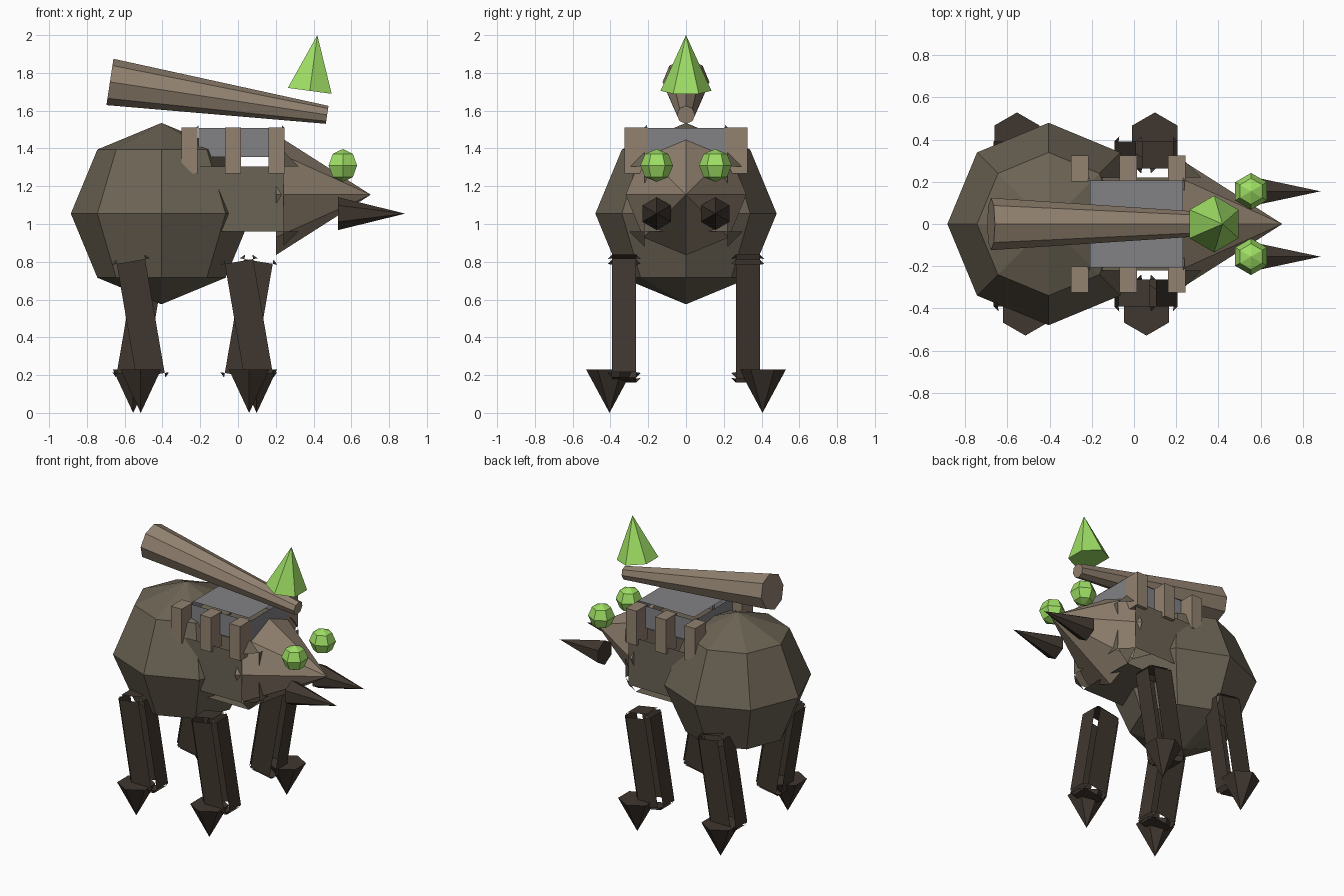
import bpy, bmesh, math
from mathutils import Matrix, Vector

cube = bpy.data.objects.get("Cube")
if cube:
    bpy.data.objects.remove(cube, do_unlink=True)


def material(name, rgb):
    m = bpy.data.materials.new(name)
    m.use_nodes = True
    m.diffuse_color = (*rgb, 1)
    m.node_tree.nodes["Principled BSDF"].inputs["Base Color"].default_value = (*rgb, 1)
    return m


HIDE = material("olive brown hide", (0.147, 0.125, 0.089))
WOOD = material("light brown", (0.287, 0.223, 0.162))
DARK = material("dark brown", (0.051, 0.037, 0.028))
GREY = material("slate grey", (0.223, 0.223, 0.238))
GREEN = material("bright green", (0.342, 0.73, 0.127))


def finish(name, bm, mat, matrix):
    bmesh.ops.remove_doubles(bm, verts=bm.verts, dist=0.0001)
    bmesh.ops.recalc_face_normals(bm, faces=bm.faces)
    bm.transform(matrix)
    mesh = bpy.data.meshes.new(name)
    bm.to_mesh(mesh)
    bm.free()
    mesh.materials.append(mat)
    obj = bpy.data.objects.new(name, mesh)
    bpy.context.collection.objects.link(obj)
    return obj


def cone(name, mat, start, end, r0, r1, sides, roll=0):
    """Faceted cone or tapered cylinder running between two points."""
    a, b = Vector(start), Vector(end)
    bm = bmesh.new()
    bmesh.ops.create_cone(bm, cap_ends=True, segments=sides, radius1=r0,
                          radius2=r1, depth=(b - a).length)
    turn = Vector((0, 0, 1)).rotation_difference(b - a).to_matrix().to_4x4()
    finish(name, bm, mat, Matrix.Translation((a + b) / 2) @ turn @ Matrix.Rotation(roll, 4, "Z"))


def ball(name, mat, centre, radius, sides):
    bm = bmesh.new()
    bmesh.ops.create_uvsphere(bm, u_segments=sides, v_segments=4, radius=radius)
    finish(name, bm, mat, Matrix.Translation(centre))


def box(name, mat, centre, half, inset=0, tilt=0):
    """Box; with an inset it becomes six plates and eight corner facets with open edges."""
    bm = bmesh.new()
    h = Vector(half)
    if not inset:
        bmesh.ops.create_cube(bm, size=2, matrix=Matrix.Diagonal((*h, 1)))
    else:
        corners = [Vector((x, y, z)) for x in (-1, 1) for y in (-1, 1) for z in (-1, 1)]
        plates = {}
        for c in corners:
            facet = []
            for axis in range(3):
                p = Vector([c[i] * (h[i] - (0 if i == axis else inset)) for i in range(3)])
                v = bm.verts.new(p)
                facet.append(v)
                plates.setdefault((axis, c[axis]), []).append(v)
            bm.faces.new(facet)
        for a, b, c, d in plates.values():
            bm.faces.new((a, b, d, c))
    finish(name, bm, mat, Matrix.Translation(centre) @ Matrix.Rotation(tilt, 4, "Y"))


# Body
ball("abdomen", HIDE, (-0.405, 0, 1.055), 0.48, 8)
box("thorax", HIDE, (0, 0, 1.1325), (0.32, 0.3, 0.2525), 0.08)
cone("head", WOOD, (0.2, 0, 1.155), (0.703, 0, 1.155), 0.32, 0, 8)

# Saddle block and the log with its pointed tip
box("saddle", GREY, (0.012, 0, 1.432), (0.235, 0.222, 0.092), 0.015)
cone("log", WOOD, (-0.678, 0, 1.752), (0.472, 0, 1.578), 0.124, 0.048, 8)
cone("log_tip", GREEN, (0.38, 0, 1.705), (0.42, 0, 2.0), 0.135, 0, 6)

for side, label in ((1, "left"), (-1, "right")):
    # Face
    ball(f"{label}_eye", GREEN, (0.555, side * 0.155, 1.31), 0.087, 6)
    cone(f"{label}_tusk", DARK, (0.53, side * 0.155, 1.055), (0.885, side * 0.155, 1.055),
         0.087, 0, 6, math.pi / 2)
    # Saddle posts
    for i, x in enumerate((-0.257, -0.027, 0.203)):
        box(f"{label}_saddle_post_{i + 1}", WOOD, (x, side * 0.263, 1.39), (0.042, 0.062, 0.122))
    # Legs lean opposite ways on the two sides, each on a pointed foot
    for end, x, foot_shift in (("front", 0.057, 0.02), ("back", -0.515, -0.02)):
        box(f"{end}_{label}_leg", DARK, (x, side * 0.327, 0.5), (0.1, 0.0875, 0.33),
            0.024, side * 0.17)
        foot_x = x + 0.022 * (end == "front") - 0.02 * (end == "back") + side * foot_shift
        cone(f"{end}_{label}_foot", DARK, (foot_x, side * 0.405, 0),
             (foot_x, side * 0.405, 0.23), 0, 0.124, 6)
